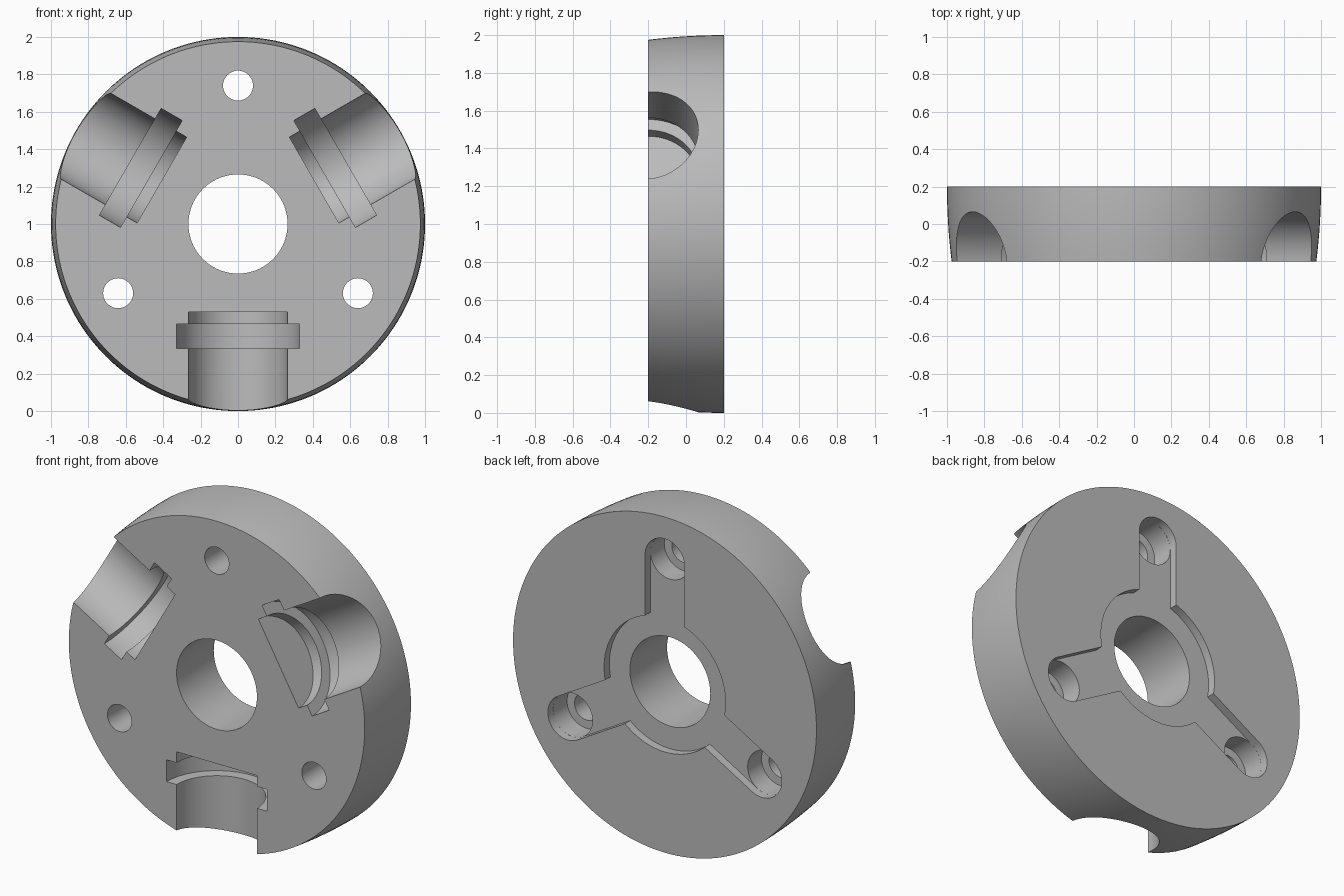
import bpy
import bmesh
from math import radians, cos, sin, asin, pi
from mathutils import Matrix

old = bpy.data.objects.get("Cube")
if old:
    bpy.data.objects.remove(old, do_unlink=True)

HALF = 0.2                      # half thickness of the disc
BORE, BOLT, SLOT = 0.265, 0.08, 0.13
BOLT_DIST, RECESS = 0.74, 0.4
BACK_DIRS = [radians(-90 + 120 * k) for k in range(3)]
POCKET_DIRS = [radians(90 + 120 * k) for k in range(3)]


def make_object(name, bm):
    bmesh.ops.recalc_face_normals(bm, faces=bm.faces)
    mesh = bpy.data.meshes.new(name)
    bm.to_mesh(mesh)
    bm.free()
    obj = bpy.data.objects.new(name, mesh)
    bpy.context.collection.objects.link(obj)
    return obj


def lathe(name, profile, matrix=Matrix(), sides=96):
    """Closed solid of revolution about local z from (radius, height) pairs."""
    bm = bmesh.new()
    rings = [[bm.verts.new((r * cos(2 * pi * i / sides), r * sin(2 * pi * i / sides), h))
              for i in range(sides)] for r, h in profile]
    for a, b in zip(rings, rings[1:]):
        for i in range(sides):
            j = (i + 1) % sides
            bm.faces.new((a[i], a[j], b[j], b[i]))
    bm.faces.new(rings[0])
    bm.faces.new(rings[-1])
    bm.transform(matrix)
    return make_object(name, bm)


def prism(name, outline, low, high):
    bm = bmesh.new()
    base = bm.faces.new([bm.verts.new((x, y, low)) for x, y in outline])
    top = bmesh.ops.extrude_face_region(bm, geom=[base])
    verts = [v for v in top["geom"] if isinstance(v, bmesh.types.BMVert)]
    bmesh.ops.translate(bm, vec=(0, 0, high - low), verts=verts)
    return make_object(name, bm)


# Disc with a gently crowned rim, modelled along local z (front at the bottom)
steps = 8
rim = [(1 - 0.025 * (1 - i / steps) ** 2, -HALF + 2 * HALF * i / steps)
       for i in range(steps + 1)]
disc = lathe("hub_disc", rim, sides=160)

# Centre bore, bolt holes and deep counterbores
cutters = [lathe("centre_bore_cutter", [(BORE, -1), (BORE, 1)])]
for a in BACK_DIRS:
    place = Matrix.Translation((BOLT_DIST * cos(a), BOLT_DIST * sin(a), 0))
    cutters.append(lathe("bolt_hole_cutter", [(BOLT, -1), (BOLT, 1)], place, 48))
    cutters.append(lathe("counterbore_cutter", [(SLOT - 0.0005, 0.02), (SLOT - 0.0005, 1)], place, 48))

# Shallow back recess: ring with three round-ended arms
outline = []
half = asin(SLOT / RECESS)
for a in BACK_DIRS:
    cx, cy = BOLT_DIST * cos(a), BOLT_DIST * sin(a)
    for i in range(25):
        t = a - pi / 2 + pi * i / 24
        outline.append((cx + SLOT * cos(t), cy + SLOT * sin(t)))
    span = radians(120) - 2 * half
    for i in range(25):
        t = a + half + span * i / 24
        outline.append((RECESS * cos(t), RECESS * sin(t)))
cutters.append(prism("back_recess_cutter", outline, HALF - 0.05, 1))

# Radial half-round pockets with a wider groove, open at the front and rim
pocket = [(BORE, 0.47), (BORE, 0.535), (0.33, 0.535), (0.33, 0.665), (BORE, 0.665), (BORE, 1.3)]
for a in POCKET_DIRS:
    place = (Matrix.Translation((0, 0, -HALF)) @ Matrix.Rotation(a, 4, "Z")
             @ Matrix.Rotation(radians(90), 4, "Y"))
    cutters.append(lathe("pocket_cutter", pocket, place))

bpy.context.view_layer.objects.active = disc
for cutter in cutters:
    cutter.hide_render = True
    mod = disc.modifiers.new("cut", "BOOLEAN")
    mod.operation = "DIFFERENCE"
    mod.solver = "EXACT"
    mod.object = cutter
    bpy.ops.object.modifier_apply(modifier=mod.name)
    bpy.data.objects.remove(cutter, do_unlink=True)

# Stand the disc upright with its pocketed side to the front
disc.data.transform(Matrix.Translation((0, 0, 1)) @ Matrix.Rotation(radians(-90), 4, "X"))

# Plain grey metal
grey = bpy.data.materials.new("plain_grey")
grey.use_nodes = True
colour = (0.5, 0.5, 0.5, 1)
grey.diffuse_color = colour
grey.node_tree.nodes["Principled BSDF"].inputs["Base Color"].default_value = colour
disc.data.materials.clear()
disc.data.materials.append(grey)

bpy.ops.object.select_all(action="DESELECT")
disc.select_set(True)
bpy.ops.object.shade_smooth_by_angle(angle=radians(30))
